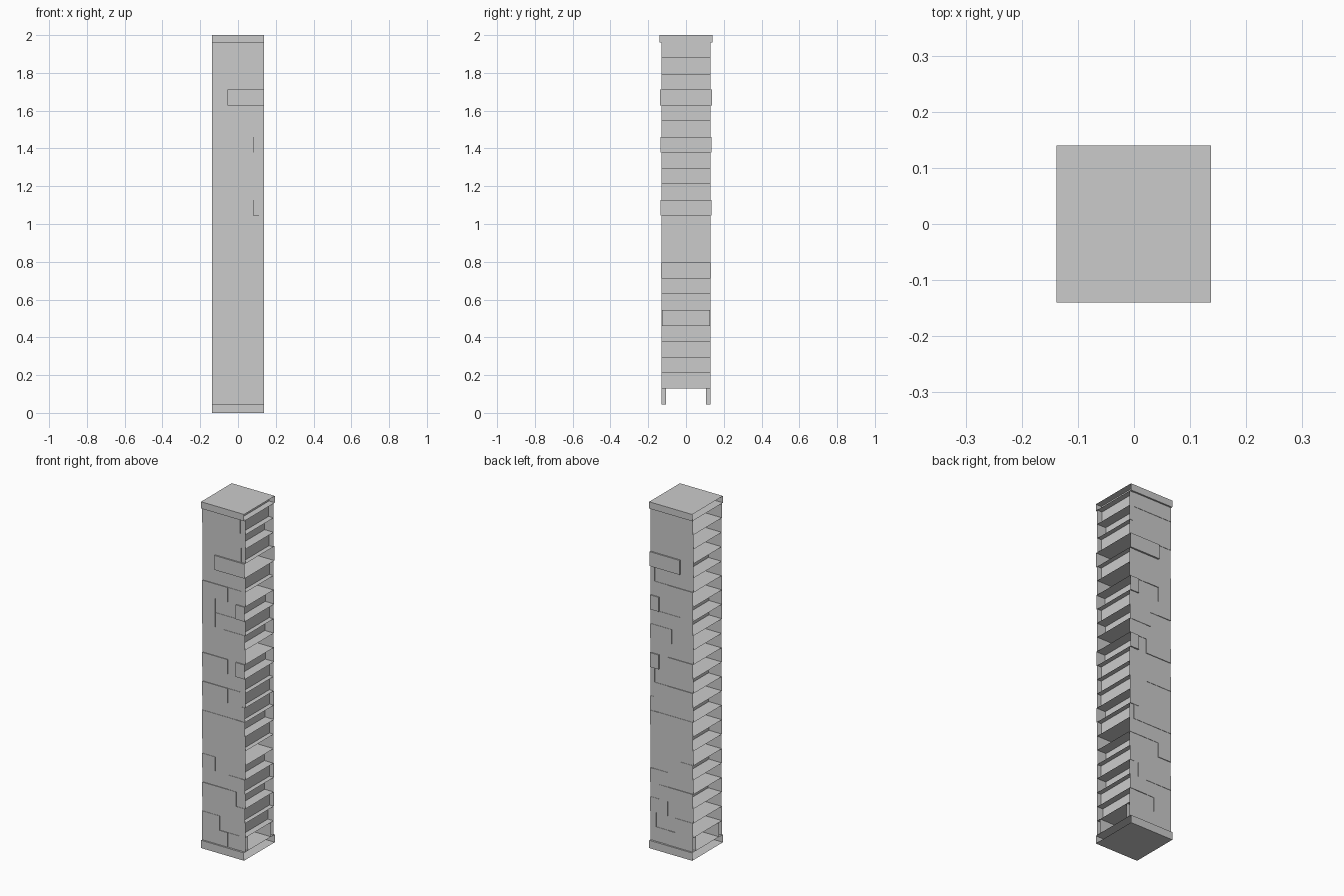
import bpy, random

if "Cube" in bpy.data.objects:
    bpy.data.objects.remove(bpy.data.objects["Cube"])

random.seed(4)
X0, X1 = -0.138, 0.137
BOTTOM, TOP = 0.045, 1.961


def shell(name, x0, x1, y0, y1, z0, z1, left=True, right=True):
    """Box whose left / right end faces can be left open."""
    v = [(x, y, z) for x in (x0, x1) for y in (y0, y1) for z in (z0, z1)]
    f = [(0, 4, 5, 1), (2, 3, 7, 6), (0, 2, 6, 4), (1, 5, 7, 3)]
    if left:
        f.append((0, 1, 3, 2))
    if right:
        f.append((4, 6, 7, 5))
    me = bpy.data.meshes.new(name)
    me.from_pydata(v, [], f)
    ob = bpy.data.objects.new(name, me)
    bpy.context.collection.objects.link(ob)
    return ob


# base and cap slabs, open at the sides
shell("base_slab", X0, X1, -0.14, 0.14, 0, BOTTOM, False, False)
shell("cap_slab", X0, 0.10, -0.14, 0.14, TOP, 2.0, False, True)
shell("cap_slab_end", 0.10, X1, -0.14, 0.14, TOP, 2.0, False, False)

# x positions of the upright joints in each course, bottom to top
joints = [
    (0.025,), (-0.025, 0.1), (0.025, 0.11), (-0.05, 0.08), (0.025, 0.11),
    (-0.055, 0.08), (0.025,), (-0.055, 0.11), (0.0, 0.08), (-0.055, 0.11),
    (0.025, 0.11), (-0.055, 0.11), (0.025, 0.08), (0.025,), (0.0, 0.08),
    (-0.055, 0.11), (-0.055, 0.08), (0.025,), (0.025, 0.11), (-0.055,),
    (0.025, 0.11), (0.0, 0.08), (0.0, 0.105),
]
wide = {8, 12, 16, 19}
h = (TOP - BOTTOM) / len(joints)

# brick courses: full-depth bricks, open on the two side faces of the pillar
for k, cuts in enumerate(joints):
    xs = [X0, *cuts, X1]
    z = BOTTOM + k * h
    for i in range(len(xs) - 1):
        first, last = i == 0, i == len(xs) - 2
        d = (0.137 if k in wide and last else 0.131) - random.choice((0, 0.002, 0.004))
        args = (z, z + h, not first, not last)
        if k == 0:
            # lowest course is two thin walls with a hollow between them
            shell("front_brick", xs[i], xs[i + 1], -d, -0.105, *args)
            shell("back_brick", xs[i], xs[i + 1], 0.105, d, *args)
        else:
            shell("brick", xs[i], xs[i + 1], -d, d, *args)
